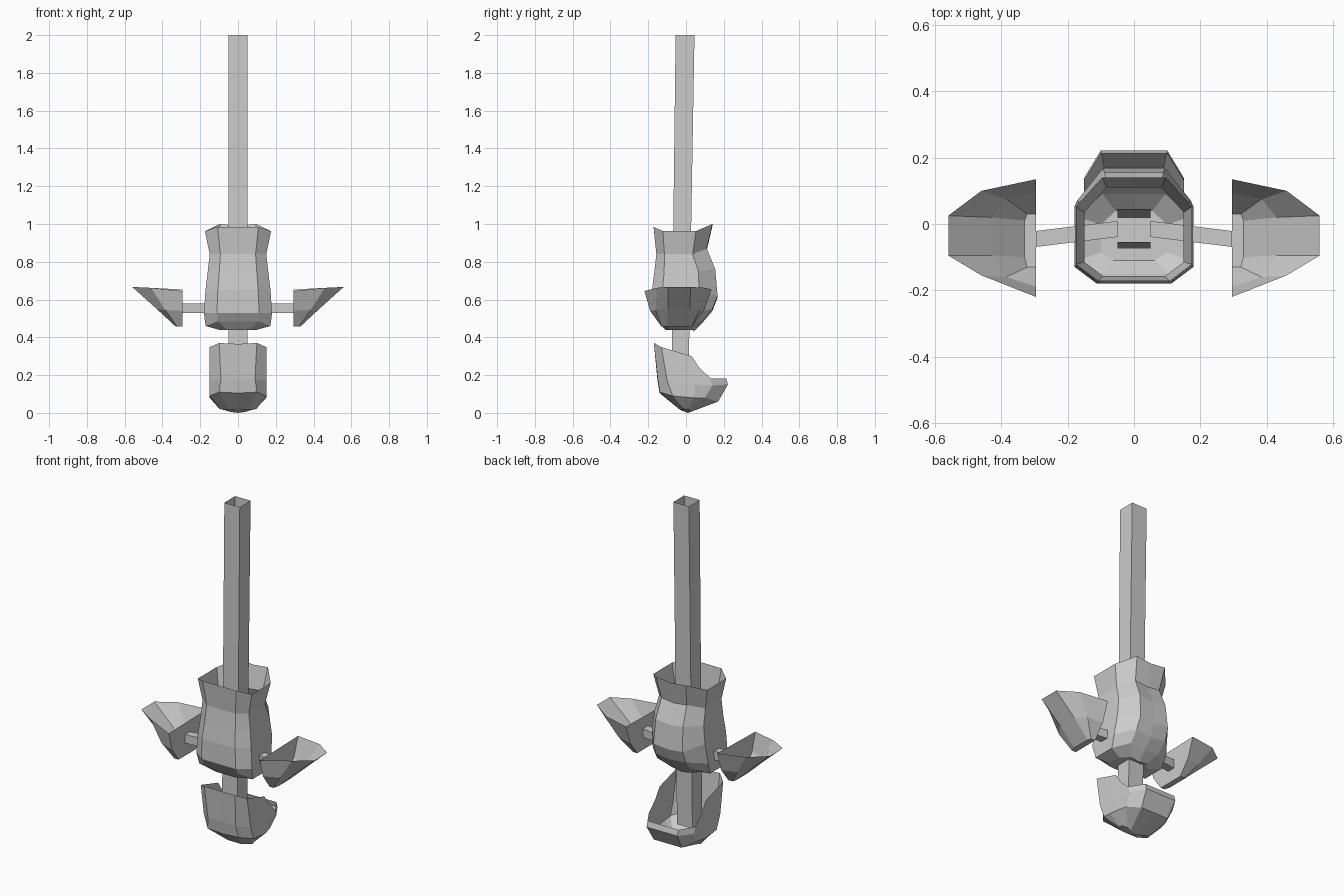
import bpy, bmesh


def make(name, bm, mirror=False):
    bmesh.ops.remove_doubles(bm, verts=bm.verts, dist=1e-4)
    bmesh.ops.recalc_face_normals(bm, faces=bm.faces)
    me = bpy.data.meshes.new(name)
    bm.to_mesh(me)
    bm.free()
    ob = bpy.data.objects.new(name, me)
    bpy.context.collection.objects.link(ob)
    if mirror:
        ob.modifiers.new("Mirror", 'MIRROR')
    return ob


def full_ring(half):
    """Half outline from front centre to back centre, completed on -x."""
    return half + [(-x, y, z) for x, y, z in reversed(half[1:-1])]


def loft(rings, closed=True, cap_end=True):
    """Skin a stack of equal rings; the last one may be capped."""
    bm = bmesh.new()
    vs = [[bm.verts.new(p) for p in r] for r in rings]
    n = len(rings[0])
    for a, b in zip(vs, vs[1:]):
        for i in range(n if closed else n - 1):
            j = (i + 1) % n
            bm.faces.new((a[i], a[j], b[j], b[i]))
    if cap_end:
        bm.faces.new(vs[-1])
    return bm, vs


def square(x, y, z, hx, hy):
    return [(x - hx, y - hy, z), (x + hx, y - hy, z), (x + hx, y + hy, z), (x - hx, y + hy, z)]


# Square pole, slightly leaning, open at the top
bm, _ = loft([square(0, -0.005, 2.0, 0.05, 0.05), square(0, -0.033, 0.1, 0.05, 0.045)])
make("pole", bm)


# Hollow body: (half width, front y, back y, front z, side z, back z), top to bottom
def body_ring(w, yf, yb, zf, zs, zb):
    d = yb - yf
    return full_ring([(0, yf, zf), (0.62 * w, yf, zf), (w, yf + 0.16 * d, zs),
                      (w, yf + 0.72 * d, zs), (0.55 * w, yb, zb), (0, yb, zb - 0.01)])


body = [(0.175, -0.172, 0.14, 0.985, 0.962, 1.00),
        (0.150, -0.157, 0.11, 0.84, 0.84, 0.87),
        (0.160, -0.167, 0.155, 0.75, 0.75, 0.76),
        (0.172, -0.18, 0.167, 0.65, 0.65, 0.62),
        (0.180, -0.18, 0.14, 0.53, 0.53, 0.55),
        (0.172, -0.15, 0.09, 0.485, 0.46, 0.49),
        (0.100, -0.11, 0.04, 0.44, 0.44, 0.44)]
bm, _ = loft([body_ring(*r) for r in body])
make("body_shell", bm)

# Lower scoop: high front wall, rim sweeping down to the back
rim = [(0, -.165, .365), (.1, -.17, .37), (.15, -.13, .348), (.15, .03, .30),
       (.15, .07, .24), (.15, .13, .183), (.1, .213, .183), (0, .213, .183)]
mid = [(0, -.152, .18), (.09, -.15, .18), (.152, -.10, .17), (.152, -.02, .16),
       (.152, .05, .15), (.15, .14, .145), (.1, .222, .15), (0, .222, .15)]
low = [(0, -.14, .105), (.1, -.138, .11), (.15, -.07, .09), (.15, -.02, .085),
       (.15, .04, .08), (.135, .1, .08), (.09, .17, .06), (0, .17, .06)]
base = [(0, -.03, .015), (.045, -.03, .015), (.09, -.01, .02), (.095, 0, .018),
        (.09, .01, .02), (.07, .02, .015), (.04, .02, .005), (0, .01, 0)]
bm, _ = loft([full_ring(r) for r in (rim, mid, low, base)])
make("lower_scoop", bm)

# Side scoops: open at the top, flat wall on the inner side
top = [(.295, -.22, .645), (.46, -.155, .662), (.56, -.095, .667),
       (.56, .025, .667), (.46, .10, .662), (.295, .135, .653)]
belly = [(.295, -.19, .54), (.385, -.16, .545), (.43, -.095, .55),
         (.43, .02, .55), (.385, .075, .545), (.295, .095, .54)]
floor = [(.295, -.13, .457), (.322, -.13, .457), (.33, -.10, .457),
         (.33, .01, .457), (.322, .03, .457), (.295, .03, .457)]
bm, vs = loft([top, belly, floor], closed=False)
for a, b in zip(vs, vs[1:]):
    bm.faces.new((a[0], b[0], b[-1], a[-1]))
make("side_scoop", bm, mirror=True)


# Side arms joining the pole to the side scoops
def arm_section(x, y):
    return [(x, y - .024, .53), (x, y + .024, .53), (x, y + .024, .58), (x, y - .024, .58)]


bm, _ = loft([arm_section(.05, -.015), arm_section(.295, -.045)])
make("side_arm", bm, mirror=True)
